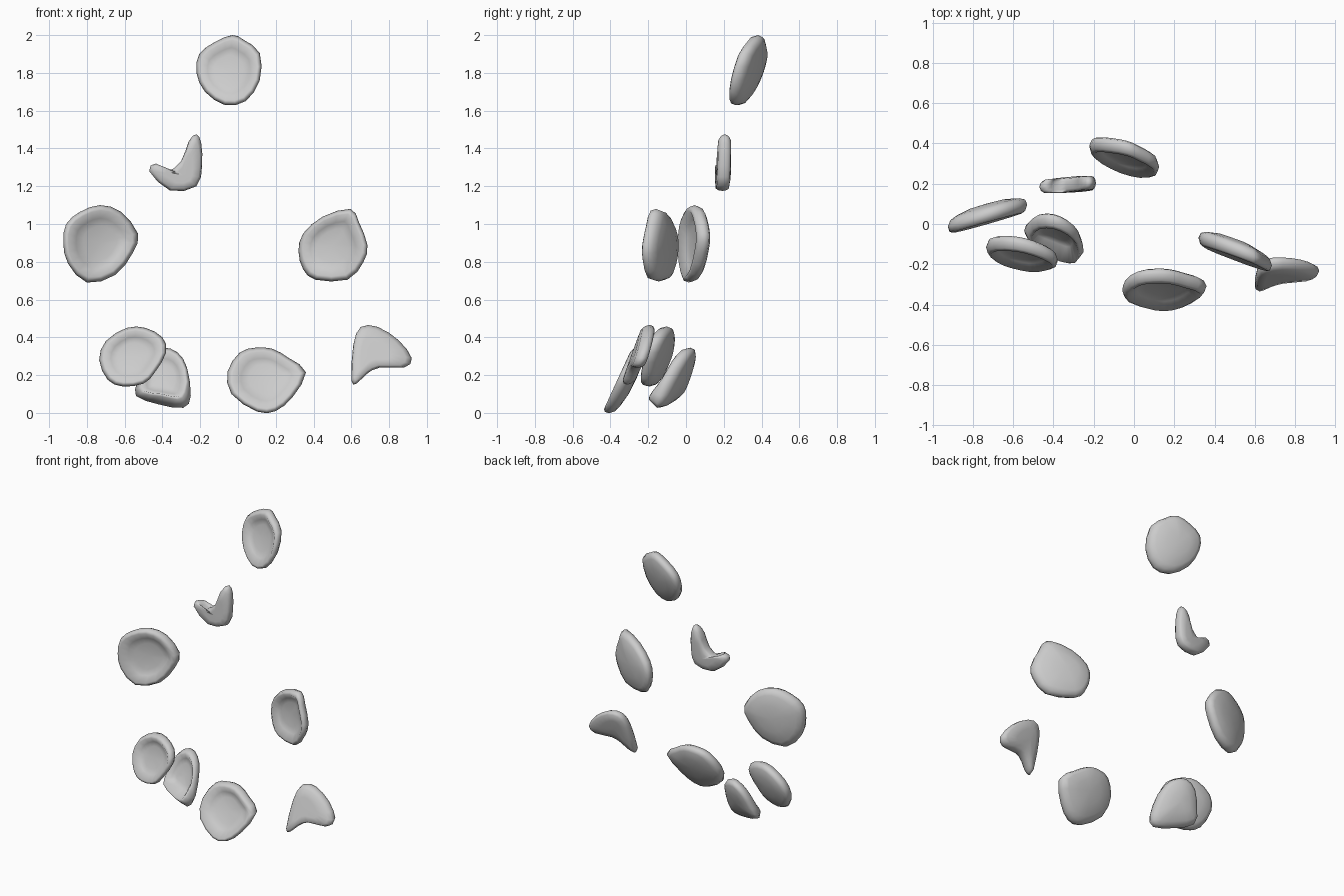
import bpy, bmesh
from mathutils import Vector

# (scale toward centre, y offset) from the front centre round the rim to the back
CUP = [(0.45, 0.005), (0.65, -0.005), (0.86, -0.036), (0.95, -0.028), (1.0, 0.0),
       (0.94, 0.028), (0.80, 0.042), (0.45, 0.058)]
SOLID = [(0.5, -0.036), (0.86, -0.033), (0.96, -0.02), (1.0, 0.0),
         (0.96, 0.02), (0.86, 0.033), (0.5, 0.038)]


def rounded(points):
    """Closed outline with one smooth extra point between each pair."""
    p = [Vector(q) for q in points]
    n = len(p)
    out = []
    for i in range(n):
        a, b, c, d = p[i - 1], p[i], p[(i + 1) % n], p[(i + 2) % n]
        out += [b, (b + c) * 0.5625 - (a + d) * 0.0625]
    return out


def piece(name, outline, centre, slope, profile=CUP, curl=0.0):
    """Tilted pebble: front outline (x, z), centre (x, y, z), slope dy/dx and dy/dz."""
    cx, cy, cz = centre
    rim = rounded(outline)
    bm = bmesh.new()

    def vert(dx, dz, off):
        return bm.verts.new((cx + dx, cy + slope[0] * dx + slope[1] * dz + off, cz + dz))

    rings = []
    rim_index = [s for s, _ in profile].index(1.0)
    for k, (s, off) in enumerate(profile):
        ring = []
        for q in rim:
            dx, dz = q.x - cx, q.y - cz
            down = max(0.0, -dz / (dx * dx + dz * dz) ** 0.5) * curl
            sc, o = s, off
            if k < rim_index:                 # curled lower lip
                sc -= 0.28 * down * (s > 0.7) + 0.15 * down * (s <= 0.7)
                o -= 0.05 * down * (s > 0.7)
            ring.append(vert(dx * sc, dz * sc, o))
        rings.append(ring)
    n = len(rim)
    for r0, r1 in zip(rings, rings[1:]):
        for i in range(n):
            j = (i + 1) % n
            bm.faces.new((r0[i], r0[j], r1[j], r1[i]))
    for ring, shift in ((rings[0], profile[0][1] + 0.003), (rings[-1], profile[-1][1] + 0.004)):
        mid = vert(0, 0, shift)
        for i in range(n):
            bm.faces.new((ring[i], ring[(i + 1) % n], mid))
    bmesh.ops.recalc_face_normals(bm, faces=bm.faces)
    me = bpy.data.meshes.new(name)
    bm.to_mesh(me)
    bm.free()
    for f in me.polygons:
        f.use_smooth = True
    ob = bpy.data.objects.new(name, me)
    bpy.context.collection.objects.link(ob)


# Cupped discs
piece("top_disc", [(-.03, 2.0), (.03, 1.975), (.115, 1.905), (.115, 1.76), (.04, 1.65),
                   (-.07, 1.63), (-.175, 1.70), (-.22, 1.80), (-.205, 1.90), (-.12, 1.965)],
      (-.05, .33, 1.81), (-.30, .30))
piece("left_disc", [(-.73, 1.10), (-.62, 1.065), (-.53, .95), (-.555, .85), (-.65, .73),
                    (-.80, .69), (-.90, .79), (-.925, .90), (-.91, 1.0), (-.835, 1.065)],
      (-.73, .04, .90), (.28, .03))
piece("right_disc", [(.595, 1.08), (.64, 1.01), (.685, .89), (.665, .80), (.58, .705),
                     (.41, .705), (.345, .76), (.32, .855), (.345, .95), (.45, 1.04)],
      (.50, -.135, .89), (-.38, .06))
piece("lower_left_front_disc", [(-.59, .45), (-.49, .45), (-.40, .40), (-.38, .32), (-.44, .215),
                                (-.50, .155), (-.61, .14), (-.69, .175), (-.735, .28), (-.70, .38)],
      (-.56, -.15, .30), (-.24, .33))
piece("lower_left_back_disc", [(-.40, .345), (-.32, .32), (-.27, .24), (-.25, .09), (-.29, .027),
                               (-.42, .045), (-.54, .09), (-.53, .17), (-.48, .29)],
      (-.39, -.055, .18), (-.30, .45), curl=1.0)
piece("lower_middle_disc", [(-.055, .22), (.01, .32), (.09, .345), (.18, .34), (.27, .29),
                            (.36, .215), (.29, .085), (.20, .01), (.10, .007), (-.035, .10)],
      (.15, -.325, .18), (0.0, .46))

# Bent crescents
piece("upper_crescent", [(-.47, 1.28), (-.435, 1.32), (-.38, 1.275), (-.30, 1.335), (-.26, 1.44),
                         (-.22, 1.475), (-.195, 1.43), (-.19, 1.31), (-.22, 1.20), (-.36, 1.177)],
      (-.29, .195, 1.26), (.06, .03), SOLID)
piece("right_crescent", [(.60, .17), (.61, .36), (.65, .455), (.74, .455), (.85, .385),
                         (.92, .29), (.88, .24), (.75, .24), (.68, .205), (.63, .157)],
      (.70, -.24, .33), (.10, .35), SOLID)
